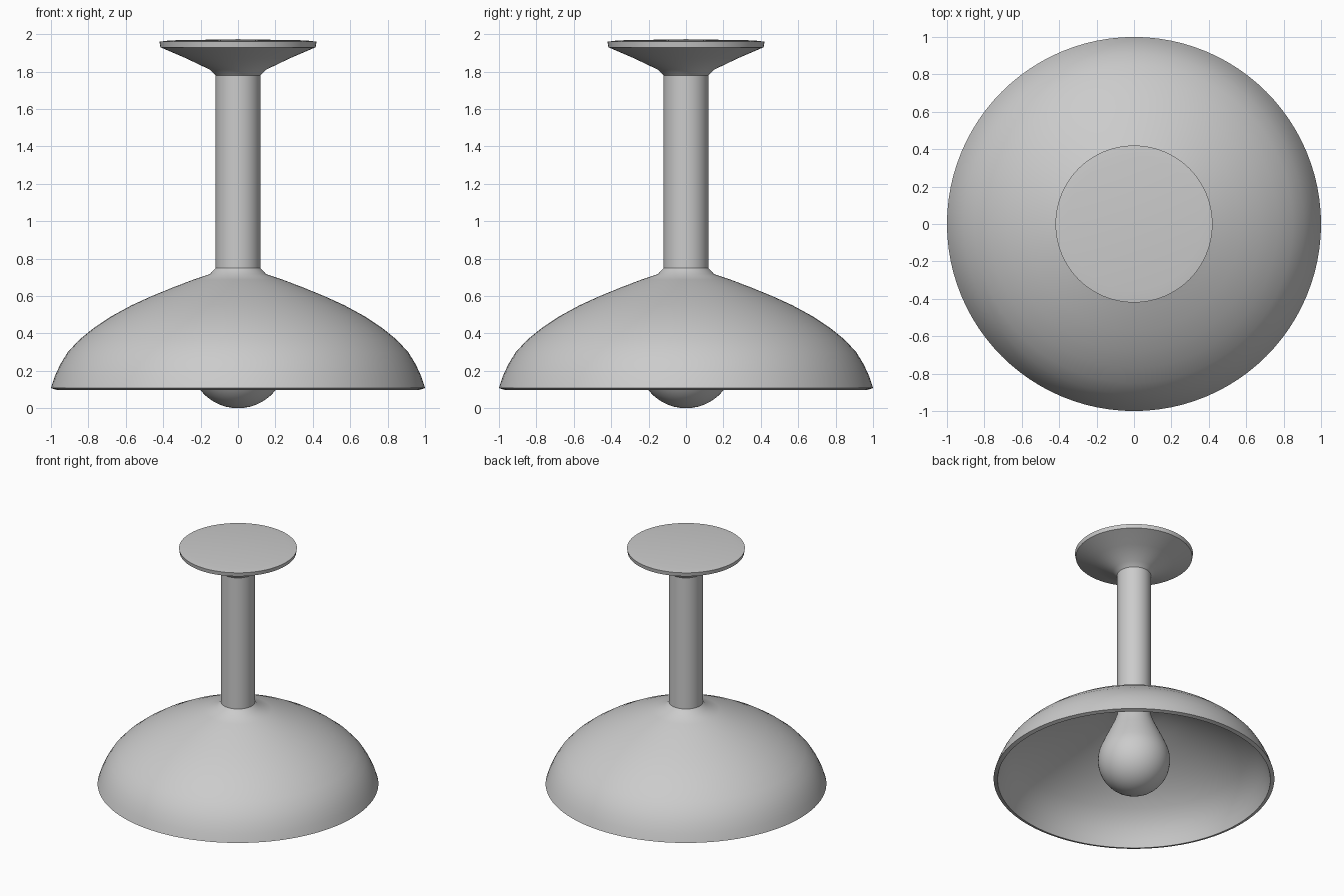
import bpy, bmesh, math

if "Cube" in bpy.data.objects:
    bpy.data.objects.remove(bpy.data.objects["Cube"])


def lathe(name, profile, sides=64):
    """Spin an (r, z) profile around the z axis; r = 0 becomes a pole."""
    bm = bmesh.new()
    rings = []
    for r, z in profile:
        if r == 0:
            rings.append([bm.verts.new((0, 0, z))] * sides)
        else:
            rings.append([bm.verts.new((r * math.cos(i * math.tau / sides),
                                        r * math.sin(i * math.tau / sides), z))
                          for i in range(sides)])
    for a, b in zip(rings, rings[1:]):
        for i in range(sides):
            j = (i + 1) % sides
            bm.faces.new(list(dict.fromkeys((a[i], a[j], b[j], b[i]))))
    bmesh.ops.recalc_face_normals(bm, faces=bm.faces)
    mesh = bpy.data.meshes.new(name)
    bm.to_mesh(mesh)
    bm.free()
    ob = bpy.data.objects.new(name, mesh)
    bpy.context.collection.objects.link(ob)
    bpy.ops.object.select_all(action='DESELECT')
    bpy.context.view_layer.objects.active = ob
    ob.select_set(True)
    bpy.ops.object.shade_smooth_by_angle(angle=math.radians(32))
    return ob


# Ceiling canopy: flared cone with a thin rim and a nearly flat top
lathe("ceiling_canopy", [(0, 1.78), (0.12, 1.78), (0.15, 1.81), (0.28, 1.872),
                         (0.415, 1.93), (0.42, 1.96), (0.36, 1.967), (0, 1.973)])

# Stem
lathe("stem", [(0, 0.74), (0.12, 0.74), (0.12, 1.79), (0, 1.79)])

# Dome shade: outer skin down to the rim, then back up the inside
outer = [(0.12, 0.75), (0.15, 0.717), (0.24, 0.687), (0.35, 0.645), (0.46, 0.60),
         (0.57, 0.55), (0.68, 0.49), (0.77, 0.43), (0.85, 0.365), (0.91, 0.30),
         (0.95, 0.235), (0.98, 0.17), (1.0, 0.108)]
inner = []
for k in range(len(outer) - 1, 1, -1):
    (r0, z0), (r1, z1) = outer[k - 1], outer[min(k + 1, len(outer) - 1)]
    d = math.hypot(r1 - r0, z1 - z0)
    inner.append((outer[k][0] + 0.03 * (z1 - z0) / d, outer[k][1] - 0.03 * (r1 - r0) / d))
lathe("shade", [(0, 0.75)] + outer + inner + [(0.12, 0.685), (0, 0.685)], 96)

# Bulb: round below, tapering to a neck at the top
R = 0.257
ball = [(R * math.sin(math.radians(a)), R - R * math.cos(math.radians(a)))
        for a in range(0, 113, 7)]
lathe("bulb", ball + [(0.215, 0.41), (0.175, 0.495), (0.14, 0.57), (0.12, 0.63),
                      (0.115, 0.70), (0, 0.70)], 48)
